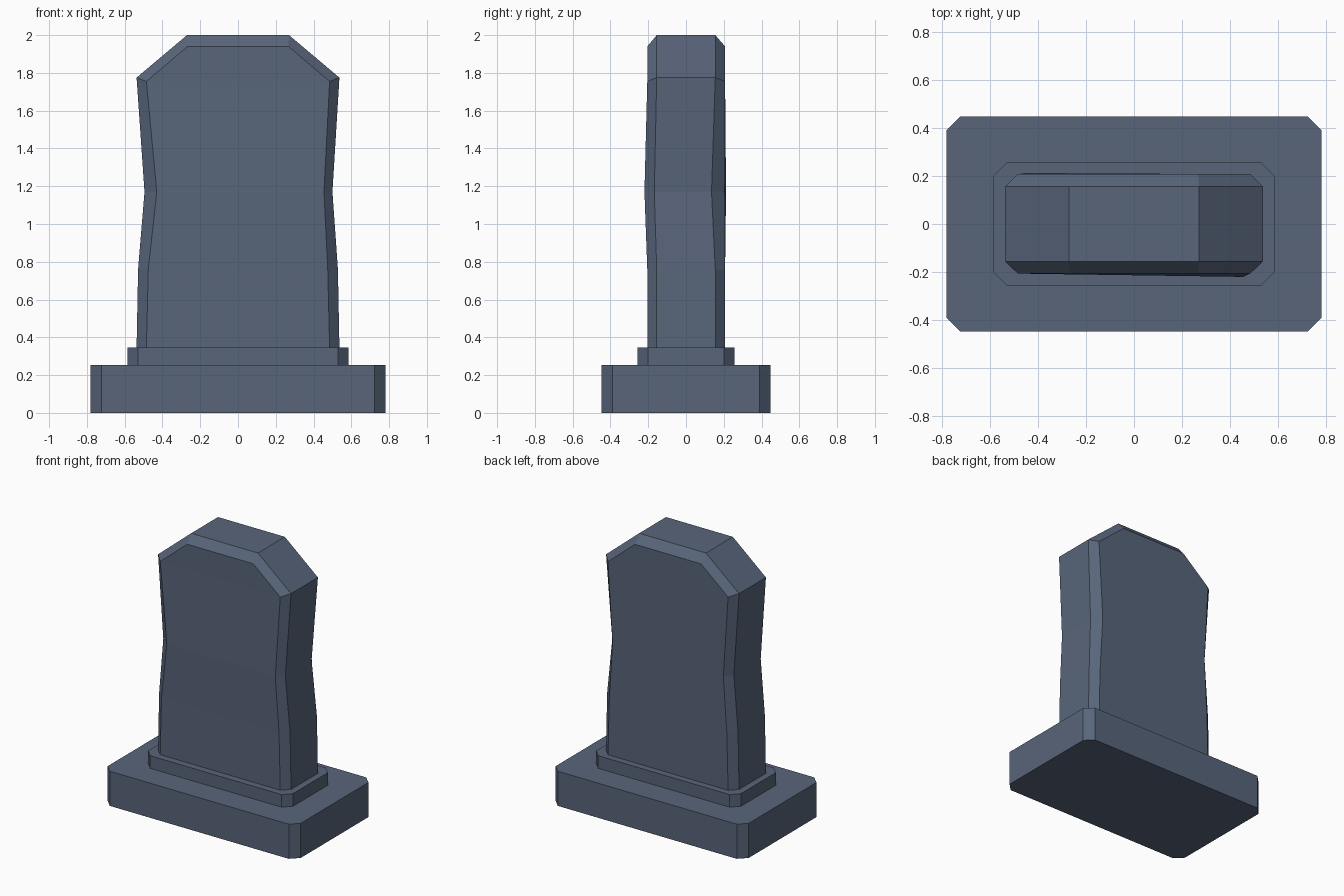
import bpy, bmesh

if "Cube" in bpy.data.objects:
    bpy.data.objects.remove(bpy.data.objects["Cube"])

stone = bpy.data.materials.new("slate_blue_stone")
stone.diffuse_color = (0.098, 0.130, 0.195, 1)
stone.use_nodes = True
stone.node_tree.nodes["Principled BSDF"].inputs["Base Color"].default_value = stone.diffuse_color


def make_object(name, bm):
    bmesh.ops.recalc_face_normals(bm, faces=bm.faces)
    mesh = bpy.data.meshes.new(name)
    bm.to_mesh(mesh)
    bm.free()
    mesh.materials.append(stone)
    obj = bpy.data.objects.new(name, mesh)
    bpy.context.collection.objects.link(obj)
    return obj


def chamfered_block(name, hx, hy, z0, z1, c):
    """Box with its four vertical corners cut off."""
    bm = bmesh.new()
    pts = [(hx - c, -hy), (hx, -hy + c), (hx, hy - c), (hx - c, hy),
           (-hx + c, hy), (-hx, hy - c), (-hx, -hy + c), (-hx + c, -hy)]
    face = bm.faces.new([bm.verts.new((x, y, z0)) for x, y in pts])
    out = bmesh.ops.extrude_face_region(bm, geom=[face], use_keep_orig=True)
    top = [v for v in out["geom"] if isinstance(v, bmesh.types.BMVert)]
    bmesh.ops.translate(bm, verts=top, vec=(0, 0, z1 - z0))
    return make_object(name, bm)


# Stepped base
chamfered_block("base", 0.78, 0.447, 0, 0.253, 0.057)
chamfered_block("plinth", 0.585, 0.256, 0.253, 0.345, 0.055)

# Headstone: four outlines from front to back, pinched at the waist.
# Columns: y, y at waist left/right, waist x left/right, inset outline?
LOOPS = [(-0.205, -0.207, -0.220, -0.430, 0.455, True),
         (-0.155, -0.155, -0.168, -0.495, 0.500, False),
         (0.155, 0.155, 0.135, -0.495, 0.500, False),
         (0.207, 0.212, 0.205, -0.450, 0.450, True)]

bm = bmesh.new()
rings = []
for y, yl, yr, xl, xr, inset in LOOPS:
    edge, knee = (0.485, 0.475) if inset else (0.537, 0.529)
    shoulder, top, top_x = (1.755, 1.940, 0.267) if inset else (1.775, 2.0, 0.27)
    left = [(-edge, y, 0.345), (-knee, y, 0.76), (xl, yl, 1.17),
            (-edge, y, shoulder), (-top_x, y, top)]
    right = [(edge, y, 0.345), (knee, y, 0.76), (xr, yr, 1.17),
             (edge, y, shoulder), (top_x, y, top)]
    rings.append([bm.verts.new(p) for p in left + right[::-1]])

# Sides, chamfers and underside
for a, b in zip(rings, rings[1:]):
    for i in range(10):
        j = (i + 1) % 10
        bm.faces.new((a[i], a[j], b[j], b[i]))

# Front and back faces
for ring in (rings[0], rings[-1]):
    for i in range(4):
        bm.faces.new((ring[i], ring[i + 1], ring[8 - i], ring[9 - i]))

make_object("headstone", bm)
